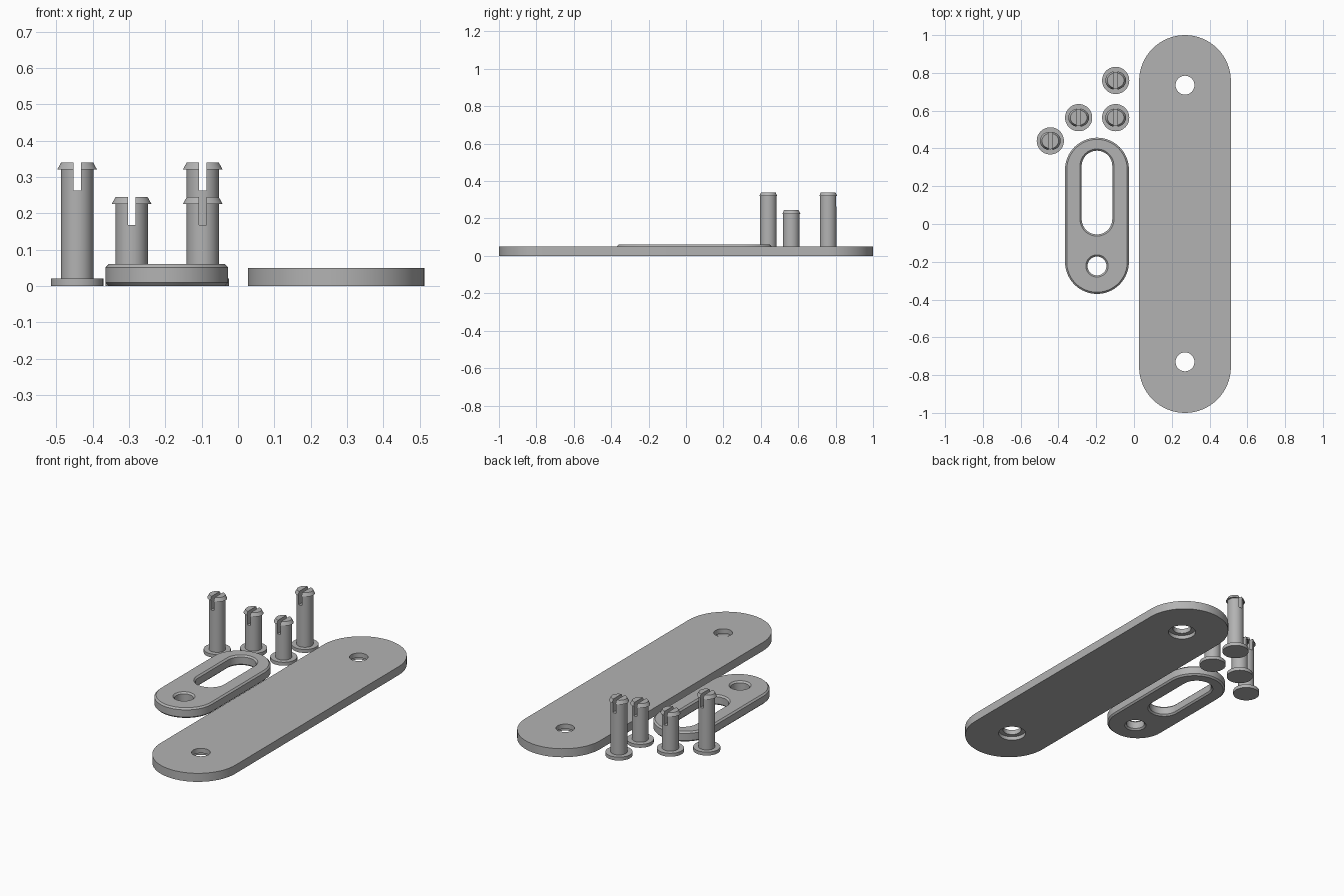
import bpy, bmesh
from math import cos, sin, pi, radians

cube = bpy.data.objects.get("Cube")
if cube:
    bpy.data.objects.remove(cube, do_unlink=True)

grey = bpy.data.materials.new("plain grey")
grey.use_nodes = True
colour = (0.45, 0.45, 0.45, 1)
grey.diffuse_color = colour
grey.node_tree.nodes["Principled BSDF"].inputs["Base Color"].default_value = colour


def loft(name, rings, location=(0, 0, 0)):
    """Closed solid through a stack of equal-length point rings."""
    bm = bmesh.new()
    loops = [[bm.verts.new(p) for p in ring] for ring in rings]
    n = len(loops[0])
    for low, high in zip(loops, loops[1:]):
        for i in range(n):
            j = (i + 1) % n
            bm.faces.new((low[i], low[j], high[j], high[i]))
    bm.faces.new(loops[0][::-1])
    bm.faces.new(loops[-1])
    mesh = bpy.data.meshes.new(name)
    bm.to_mesh(mesh)
    bm.free()
    mesh.materials.append(grey)
    obj = bpy.data.objects.new(name, mesh)
    obj.location = location
    bpy.context.collection.objects.link(obj)
    return obj


def oval(rx, ry, z, n=48):
    return [(rx * cos(2 * pi * i / n), ry * sin(2 * pi * i / n), z) for i in range(n)]


def stadium(name, x, y0, y1, r, z0, z1, n=32):
    """Prism with round ends, reaching from y0 to y1."""
    def ring(z):
        ends = ((y1 - r, 0), (y0 + r, pi))
        return [(x + r * cos(a + pi * i / n), y + r * sin(a + pi * i / n), z)
                for y, a in ends for i in range(n + 1)]
    return loft(name, [ring(z0), ring(z1)])


def cylinder(name, x, y, r, z0, z1):
    return loft(name, [oval(r, r, z0), oval(r, r, z1)], (x, y, 0))


def finish(obj, cutters=(), chamfer=0):
    """Cut, chamfer, bake the modifiers and smooth the round walls."""
    for cutter in cutters:
        mod = obj.modifiers.new("cut", "BOOLEAN")
        mod.operation = "DIFFERENCE"
        mod.solver = "EXACT"
        mod.object = cutter
    if chamfer:
        mod = obj.modifiers.new("chamfer", "BEVEL")
        mod.width = chamfer
        mod.segments = 1
        mod.limit_method = "ANGLE"
        mod.angle_limit = radians(60)
    bpy.context.view_layer.update()
    graph = bpy.context.evaluated_depsgraph_get()
    mesh = bpy.data.meshes.new_from_object(obj.evaluated_get(graph))
    obj.modifiers.clear()
    obj.data = mesh
    for cutter in cutters:
        bpy.data.objects.remove(cutter, do_unlink=True)
    bpy.ops.object.select_all(action="DESELECT")
    obj.select_set(True)
    bpy.context.view_layer.objects.active = obj
    bpy.ops.object.shade_smooth_by_angle(angle=radians(30))


# Long plate with two holes, counterbored underneath
plate_x = 0.27
holes = []
for y in (-0.73, 0.735):
    holes.append(cylinder("hole_cutter", plate_x, y, 0.05, -0.1, 0.1))
    holes.append(cylinder("counterbore_cutter", plate_x, y, 0.075, -0.1, 0.022))
finish(stadium("long_plate", plate_x, -1, 1, 0.243, 0, 0.05), holes)

# Short chamfered link with a slot and a hole
link_x = -0.196
finish(stadium("slotted_link", link_x, -0.37, 0.457, 0.169, 0, 0.06),
       [stadium("slot_cutter", link_x, -0.055, 0.388, 0.081, -0.1, 0.1),
        cylinder("hole_cutter", link_x, -0.222, 0.05, -0.1, 0.1)], 0.009)

# Split snap pins: flange, shaft and tapered barbed head
pins = (("tall_pin_outer", -0.443, 0.44, 0.34), ("tall_pin_back", -0.097, 0.76, 0.34),
        ("short_pin_outer", -0.293, 0.563, 0.245), ("short_pin_inner", -0.097, 0.563, 0.245))
for name, x, y, top in pins:
    shaft = 0.0445
    barb = top - 0.02
    pin = loft(name, [oval(0.072, 0.072, 0), oval(0.072, 0.072, 0.02),
                      oval(shaft, shaft, 0.02), oval(shaft, shaft, barb),
                      oval(0.055, 0.049, barb), oval(0.044, 0.04, top)], (x, y, 0))
    w = 0.0105
    split = loft("split_cutter", [[(-w, -0.1, z), (w, -0.1, z), (w, 0.1, z), (-w, 0.1, z)]
                                  for z in (top - 0.077, top + 0.1)], (x, y, 0))
    finish(pin, [split])
